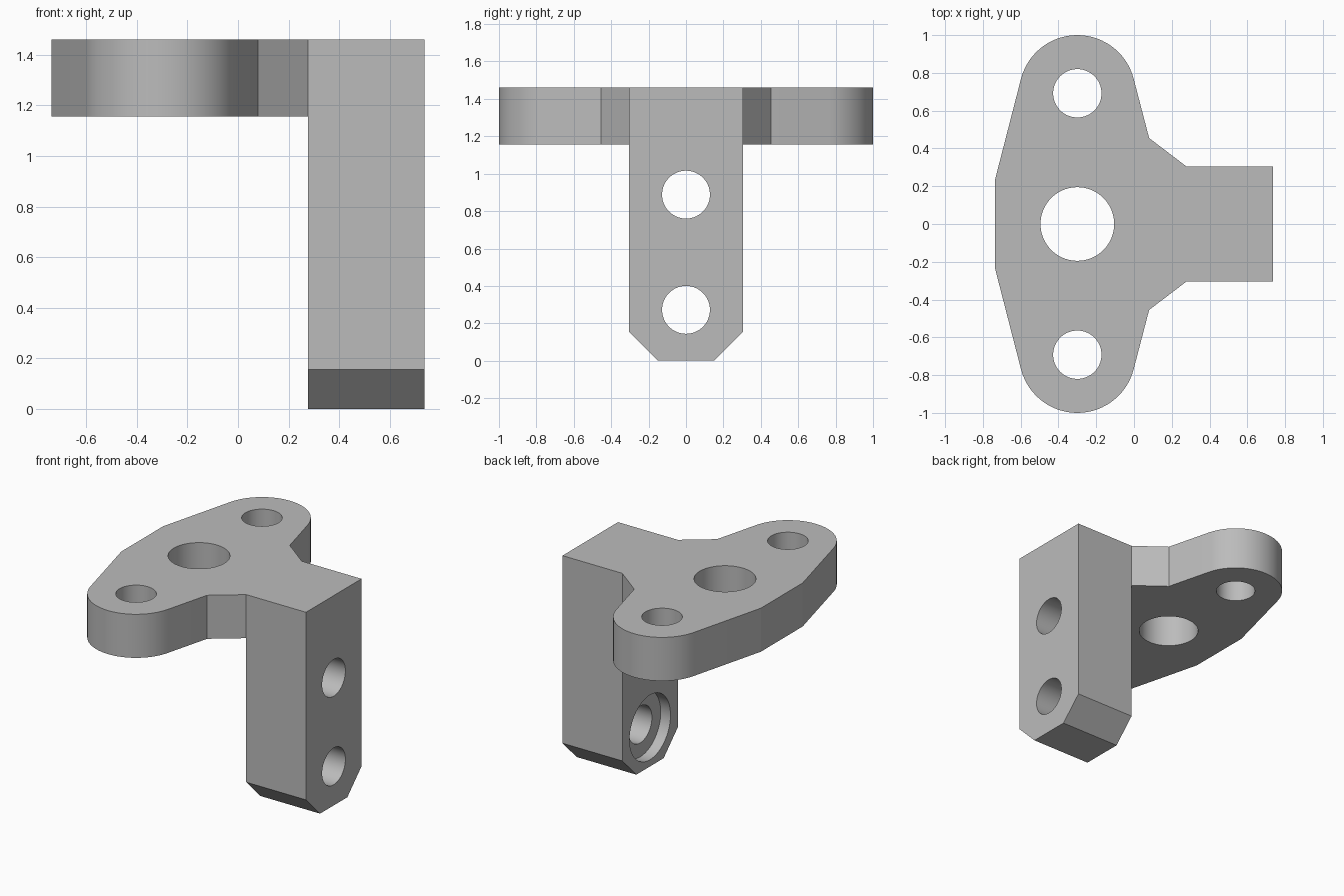
import bpy
import bmesh
from math import cos, sin, radians
from mathutils import Matrix, Vector

if "Cube" in bpy.data.objects:
    bpy.data.objects.remove(bpy.data.objects["Cube"])

# Main dimensions
TOP, PLATE_BOTTOM = 1.46, 1.157
POST_IN, POST_OUT = 0.277, 0.737
HALF_W, CHAMFER = 0.305, 0.155
LUG_X, LUG_Y, LUG_R = -0.30, 0.692, 0.308
BOLT_R, BORE_R = 0.128, 0.195

grey = bpy.data.materials.new("plain grey")
grey.use_nodes = True
grey.diffuse_color = (0.5, 0.5, 0.5, 1)
grey.node_tree.nodes["Principled BSDF"].inputs["Base Color"].default_value = (0.5, 0.5, 0.5, 1)


def prism(name, points, offset):
    """Extrude a closed outline along a vector."""
    bm = bmesh.new()
    face = bm.faces.new([bm.verts.new(p) for p in points])
    new = bmesh.ops.extrude_face_region(bm, geom=[face])["geom"]
    verts = [v for v in new if isinstance(v, bmesh.types.BMVert)]
    bmesh.ops.translate(bm, verts=verts, vec=offset)
    bmesh.ops.recalc_face_normals(bm, faces=bm.faces)
    mesh = bpy.data.meshes.new(name)
    bm.to_mesh(mesh)
    bm.free()
    mesh.materials.append(grey)
    obj = bpy.data.objects.new(name, mesh)
    bpy.context.collection.objects.link(obj)
    return obj


def rod(name, center, axis, radius, depth):
    """Round cutter centred on a point."""
    axis = Vector(axis)
    turn = axis.to_track_quat("Z", "Y").to_matrix()
    ring = [Vector(center) - axis * depth / 2
            + turn @ Vector((radius * cos(radians(a)), radius * sin(radians(a)), 0))
            for a in range(0, 360, 5)]
    return prism(name, ring, axis * depth)


def combine(target, tool, operation):
    """Apply a boolean and discard the tool."""
    tool.hide_render = True
    mod = target.modifiers.new("shape", "BOOLEAN")
    mod.operation, mod.solver, mod.object = operation, "EXACT", tool
    bpy.ops.object.select_all(action="DESELECT")
    bpy.context.view_layer.objects.active = target
    target.select_set(True)
    bpy.ops.object.modifier_apply(modifier=mod.name)
    bpy.data.objects.remove(tool)


# Mounting plate: half outline with a rounded lug, mirrored front to back
half = [(0.5, 0.25), (POST_IN, HALF_W), (0.08, 0.455)]
for i in range(31):
    a = radians(14.5 + i * 151 / 30)
    half.append((LUG_X + LUG_R * cos(a), LUG_Y + LUG_R * sin(a)))
half.append((-0.737, 0.23))
outline = half + [(x, -y) for x, y in reversed(half)]
plate = prism("mounting_plate", [(x, y, PLATE_BOTTOM) for x, y in outline],
              (0, 0, TOP - PLATE_BOTTOM))

# Upright post with chamfered foot
side = [(HALF_W, TOP), (HALF_W, CHAMFER), (HALF_W - CHAMFER, 0)]
profile = side + [(-y, z) for y, z in reversed(side)]
bracket = prism("bracket", [(POST_IN, y, z) for y, z in profile],
                (POST_OUT - POST_IN, 0, 0))
combine(bracket, plate, "UNION")

# Plate holes: large centre hole and one in each lug
for y, r in ((0, BORE_R), (LUG_Y, BOLT_R), (-LUG_Y, BOLT_R)):
    combine(bracket, rod("plate_hole", (LUG_X, y, 1.3), (0, 0, 1), r, 1), "DIFFERENCE")

# Post bolt holes, counterbored on the inner side
for z in (0.272, 0.888):
    combine(bracket, rod("bolt_hole", (0.5, 0, z), (1, 0, 0), BOLT_R, 1), "DIFFERENCE")
    combine(bracket, rod("counterbore", (POST_IN, 0, z), (1, 0, 0), 0.225, 0.15), "DIFFERENCE")

# Smooth round walls, crisp edges
bpy.ops.object.shade_smooth_by_angle(angle=radians(12))
